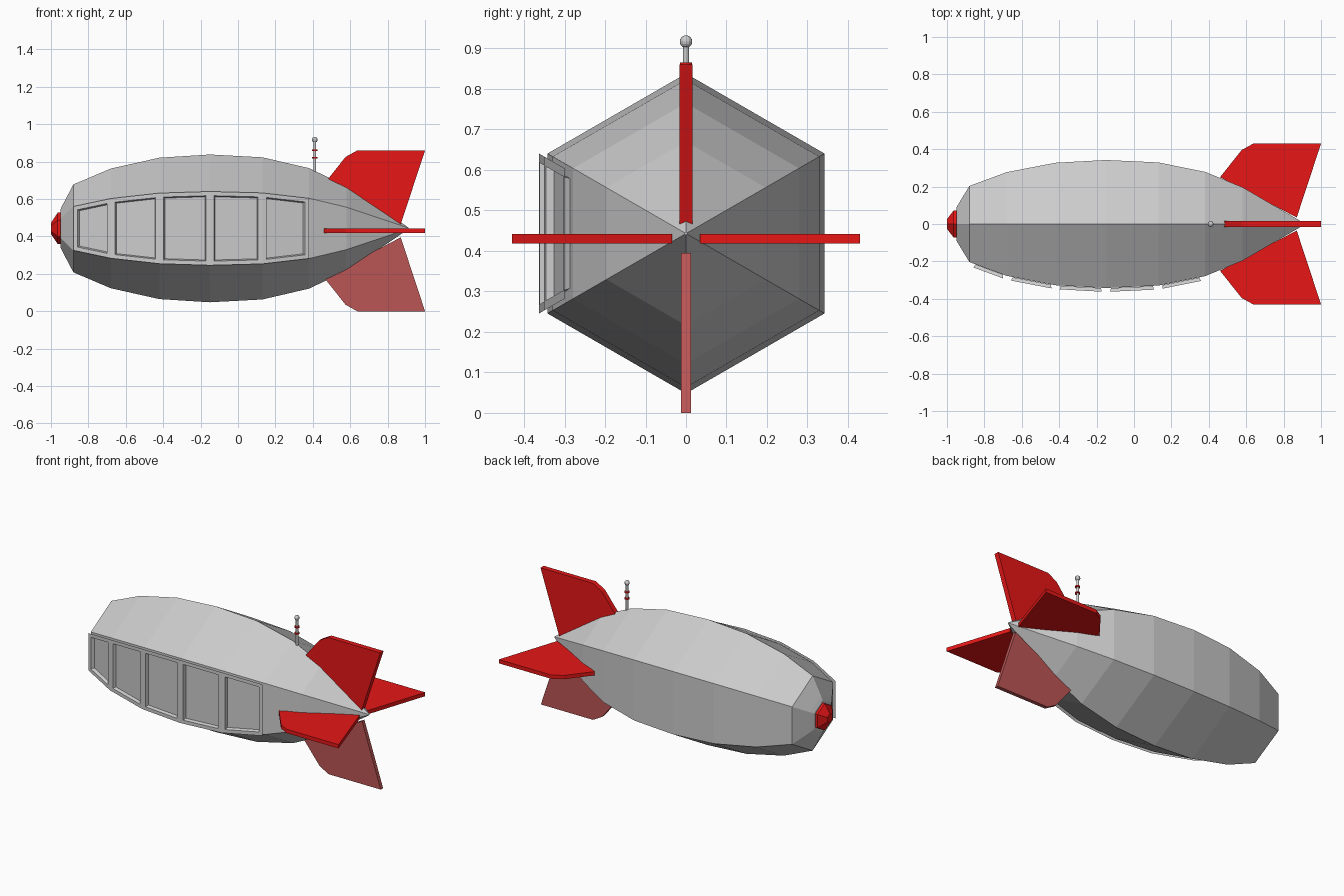
import bpy, bmesh
from math import cos, sin, pi, radians
from mathutils import Matrix, Vector

if "Cube" in bpy.data.objects:
    bpy.data.objects.remove(bpy.data.objects["Cube"])

ZC = 0.443   # hull axis height
FZ = 0.43    # fin axis height


def material(name, rgb):
    m = bpy.data.materials.new(name)
    m.diffuse_color = (*rgb, 1)
    m.use_nodes = True
    m.node_tree.nodes["Principled BSDF"].inputs["Base Color"].default_value = m.diffuse_color
    return m


RED = material("red", (0.8, 0.008, 0.008))
PALE = material("pale_red", (0.5, 0.09, 0.09))


def finish(name, bm, mat=None, fix_normals=True):
    if fix_normals:
        bmesh.ops.recalc_face_normals(bm, faces=bm.faces)
    me = bpy.data.meshes.new(name)
    bm.to_mesh(me)
    bm.free()
    ob = bpy.data.objects.new(name, me)
    bpy.context.collection.objects.link(ob)
    if mat:
        me.materials.append(mat)
    return ob


def hex_loft(name, profile, mat=None):
    """Hexagonal body along x from (x, radius) stations."""
    bm = bmesh.new()
    rings = [[bm.verts.new((x, r * cos(pi / 2 + i * pi / 3), ZC + r * sin(pi / 2 + i * pi / 3)))
              for i in range(6)] for x, r in profile]
    for a, b in zip(rings, rings[1:]):
        for i in range(6):
            j = (i + 1) % 6
            bm.faces.new((a[i], a[j], b[j], b[i]))
    bm.faces.new(rings[0])
    bm.faces.new(rings[-1])
    return finish(name, bm, mat)


# Hull and nose
hull = [(-0.95, 0.1), (-0.938, 0.125), (-0.88, 0.235), (-0.68, 0.32), (-0.42, 0.378),
        (-0.15, 0.395), (0.13, 0.38), (0.38, 0.322), (0.58, 0.227), (0.912, 0.004)]
hex_loft("hull", hull)
hex_loft("nose_cap", [(-0.945, 0.085), (-0.964, 0.084), (-1.0, 0.03)], RED)

# Window band: raised sheet over one hull side with recessed panes
bm = bmesh.new()
cols = [[bm.verts.new((x, -r * cos(pi / 6) - 0.021, ZC + s * r / 2)) for s in (-1, 1)]
        for x, r in hull[2:8]]
panes = [bm.faces.new((a[0], b[0], b[1], a[1])) for a, b in zip(cols, cols[1:])]
bm.normal_update()
bmesh.ops.inset_individual(bm, faces=panes, thickness=0.022, use_even_offset=True)
bmesh.ops.inset_individual(bm, faces=panes, thickness=0.006, depth=-0.019, use_even_offset=True)
finish("window_band", bm, fix_normals=False)


# Tail fins: one profile turned about the axis
def fin(name, angle, half, mat):
    outline = [(0.46, 0.25), (0.575, 0.395), (0.638, 0.43), (1.0, 0.43), (0.87, 0.035)]
    bm = bmesh.new()
    f = bm.faces.new([bm.verts.new((x, -half, d)) for x, d in outline])
    new = bmesh.ops.extrude_face_region(bm, geom=[f])["geom"]
    bmesh.ops.translate(bm, vec=(0, 2 * half, 0),
                        verts=[v for v in new if isinstance(v, bmesh.types.BMVert)])
    bm.transform(Matrix.Translation((0, 0, FZ)) @ Matrix.Rotation(radians(angle), 4, 'X'))
    finish(name, bm, mat)


fin("top_fin", 0, 0.016, RED)
fin("left_fin", 90, 0.012, RED)
fin("bottom_fin", 180, 0.012, PALE)
fin("right_fin", 270, 0.012, RED)


# Antenna mast, rings and ball
def disc(name, z0, z1, r, mat=None):
    bm = bmesh.new()
    bmesh.ops.create_cone(bm, cap_ends=True, segments=12, radius1=r, radius2=r, depth=z1 - z0,
                          matrix=Matrix.Translation((0.41, 0, (z0 + z1) / 2)))
    finish(name, bm, mat)


disc("antenna_mast", 0.72, 0.91, 0.0075)
disc("antenna_ring_lower", 0.817, 0.825, 0.015, RED)
disc("antenna_ring_upper", 0.857, 0.865, 0.015, RED)
bm = bmesh.new()
bmesh.ops.create_uvsphere(bm, u_segments=12, v_segments=8, radius=0.0155,
                          matrix=Matrix.Translation((0.41, 0, 0.917)))
finish("antenna_ball", bm)
